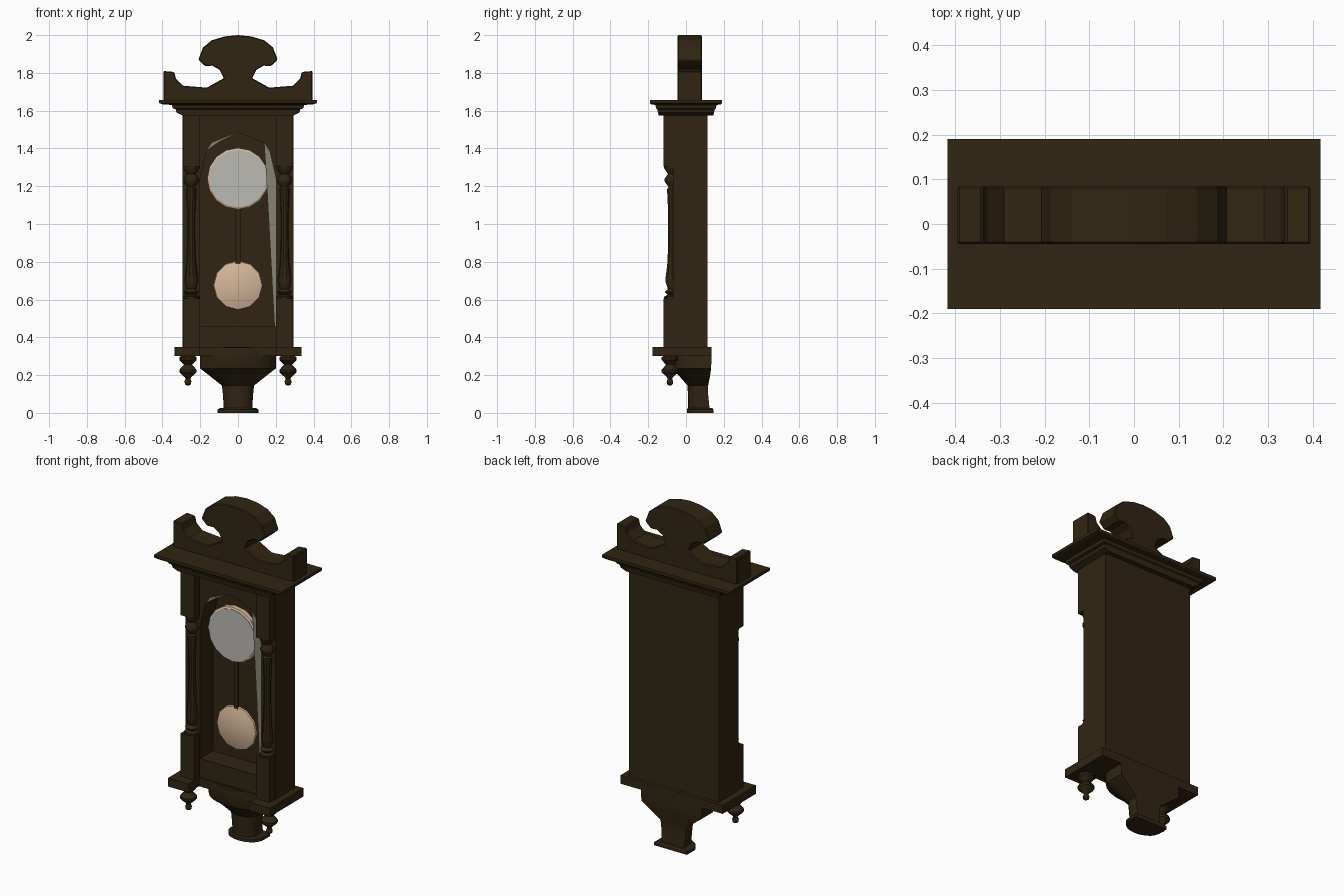
import bpy, bmesh, math
from mathutils import Matrix

if "Cube" in bpy.data.objects:
    bpy.data.objects.remove(bpy.data.objects["Cube"])


def material(name, rgb):
    m = bpy.data.materials.new(name)
    m.diffuse_color = (*rgb, 1)
    m.use_nodes = True
    m.node_tree.nodes["Principled BSDF"].inputs["Base Color"].default_value = m.diffuse_color
    return m


WOOD = material("dark_wood", (0.030, 0.0185, 0.0062))
DIAL = material("dial_white", (0.50, 0.49, 0.45))
GOLD = material("pale_brass", (0.66, 0.47, 0.32))
GLASS = material("glass_grey", (0.24, 0.23, 0.18))


def finish(name, bm, mat, smooth=False):
    bmesh.ops.recalc_face_normals(bm, faces=bm.faces)
    me = bpy.data.meshes.new(name)
    bm.to_mesh(me)
    bm.free()
    ob = bpy.data.objects.new(name, me)
    bpy.context.collection.objects.link(ob)
    me.materials.append(mat)
    if smooth:
        bpy.ops.object.select_all(action='DESELECT')
        ob.select_set(True)
        bpy.context.view_layer.objects.active = ob
        bpy.ops.object.shade_smooth_by_angle(angle=math.radians(35))
    return ob


def loft(name, rings, mat=WOOD, smooth=False):
    """Skin equal-length closed rings and cap both ends."""
    bm = bmesh.new()
    vs = [[bm.verts.new(p) for p in r] for r in rings]
    n = len(vs[0])
    for a, b in zip(vs, vs[1:]):
        for i in range(n):
            j = (i + 1) % n
            bm.faces.new((a[i], a[j], b[j], b[i]))
    bm.faces.new(vs[0])
    bm.faces.new(vs[-1])
    return finish(name, bm, mat, smooth)


def box(name, x0, x1, y0, y1, z0, z1, mat=WOOD):
    return loft(name, [[(x0, y0, z), (x1, y0, z), (x1, y1, z), (x0, y1, z)] for z in (z0, z1)], mat)


def prism(name, pts, y0, y1, mat=WOOD):
    return loft(name, [[(x, y, z) for x, z in pts] for y in (y0, y1)], mat)


def turned(name, x, y, profile, segs=10):
    """Lathe (radius, z) around a vertical axis."""
    rings = [[(x + r * math.cos(2 * math.pi * i / segs), y + r * math.sin(2 * math.pi * i / segs), z)
              for i in range(segs)] for r, z in profile]
    return loft(name, rings, WOOD, True)


def disc(name, z, profile, mat, segs=12, smooth=False):
    """Lathe (radius, y) around an axis facing the front."""
    rings = [[(r * math.cos(2 * math.pi * i / segs), y, z + r * math.sin(2 * math.pi * i / segs))
              for i in range(segs)] for r, y in profile]
    return loft(name, rings, mat, smooth)


def mirrored(half):
    return half + [(-x, z) for x, z in reversed(half) if x > 0]


# Case with an arched recess
case = box("case", -0.295, 0.295, -0.07, 0.115, 0.345, 1.58)
arch = [(0.2, 0.46), (0.2, 1.24), (0.167, 1.385), (0.138, 1.43), (0, 1.485)]
cutter = prism("recess_cutter", mirrored(arch), -0.2, 0.05)
cutter.hide_render = True
cutter.hide_set(True)
mod = case.modifiers.new("recess", 'BOOLEAN')
mod.object = cutter
mod.operation = 'DIFFERENCE'
mod.solver = 'EXACT'
bpy.context.view_layer.objects.active = case
bpy.ops.object.modifier_apply(modifier="recess")
bpy.data.objects.remove(cutter)

# Stepped cornice
levels = [(1.575, .295, .145), (1.59, .325, .148), (1.607, .33, .152), (1.612, .345, .158),
          (1.63, .35, .162), (1.634, .40, .185), (1.64, .417, .19), (1.657, .417, .19)]
loft("cornice", [[(-a, -b, z), (a, -b, z), (a, b, z), (-a, b, z)] for z, a, b in levels])

# Scrolled crest
crest = [(0.395, 1.65), (0.395, 1.81), (0.338, 1.805), (0.328, 1.768), (0.29, 1.732), (0.165, 1.722),
         (0.075, 1.772), (0.098, 1.817), (0.135, 1.838), (0.175, 1.837), (0.21, 1.87),
         (0.185, 1.935), (0.14, 1.972), (0.07, 1.993), (0, 2.0)]
cr = prism("crest", mirrored(crest), -0.045, 0.085)
bev = cr.modifiers.new("edge", 'BEVEL')
bev.width = 0.005
bev.segments = 1
bev.limit_method = 'ANGLE'
bev.angle_limit = math.radians(60)

# Side pilasters, columns and hanging finials
column = [(.043, .60), (.043, .615), (.025, .625), (.04, .64), (.022, .655), (.034, .69), (.034, .72),
          (.024, .80), (.02, .93), (.02, 1.05), (.026, 1.17), (.026, 1.185), (.018, 1.195),
          (.04, 1.225), (.04, 1.24), (.022, 1.265), (.043, 1.295), (.043, 1.31)]
finial = [(.02, .31), (.046, .295), (.046, .28), (.022, .255), (.046, .228), (.046, .215),
          (.016, .188), (.012, .18), (.018, .168), (.016, .152), (.006, .145)]
for s, side in ((-1, "left"), (1, "right")):
    c = s * 0.247
    box(f"{side}_lower_block", c - .045, c + .045, -.12, -.06, .345, .605)
    box(f"{side}_upper_block", c - .045, c + .045, -.12, -.06, 1.305, 1.575)
    turned(f"{side}_column", c, -.075, column)
    turned(f"{side}_finial", s * .265, -.085, finial)
    box(f"{side}_shelf_ear", c - .047 if s > 0 else -.335, .335 if s > 0 else c + .047,
        -.178, -.075, .30, .35)

# Base shelf
box("base_shelf", -.335, .335, -.08, .135, .30, .35)


# Half-round bracket under the case
def half_round(z, hw, front, back):
    pts = [(hw * math.cos(math.pi * i / 10),
            front + (back - front) * .55 * (1 - math.sin(math.pi * i / 10)), z) for i in range(11)]
    return [(hw, back, z)] + pts + [(-hw, back, z)]


loft("bracket", [half_round(*v) for v in (
    (.345, .19, -.10, .13), (.30, .20, -.105, .135), (.235, .20, -.085, .133), (.20, .155, -.04, .128),
    (.145, .085, .008, .117), (.10, .08, .01, .117), (.02, .075, .012, .125))], WOOD, True)
loft("bracket_foot", [half_round(*v) for v in (
    (.0, .108, .004, .145), (.018, .108, .004, .145), (.026, .095, .01, .14))])

# Dial with brass rim, on a dark movement block
disc("dial_rim", 1.24, [(.163, -.02), (.163, -.048), (.152, -.054), (.148, -.05)], GOLD, 16)
disc("dial_face", 1.24, [(.153, -.03), (.153, -.056)], DIAL, 16)
box("movement", -.08, .08, -.025, .055, 1.16, 1.32)

# Pendulum
box("pendulum_rod", -.013, .013, -.02, -.008, .70, 1.16)
disc("pendulum_bob", .675, [(.09, .008), (.132, -.008), (.128, -.016), (.09, -.028), (.04, -.035), (.01, -.036)],
     GOLD, 12, True)

# Visible slivers of the door glass
prism("glass_side", [(.138, 1.43), (.167, 1.385), (.2, 1.24), (.2, .46), (.193, .46), (.15, 1.25)],
      -.066, -.063, GLASS)
prism("glass_top", [(0, 1.485), (-.138, 1.43), (-.167, 1.385), (-.15, 1.40), (-.10, 1.435)],
      -.066, -.063, GLASS)
